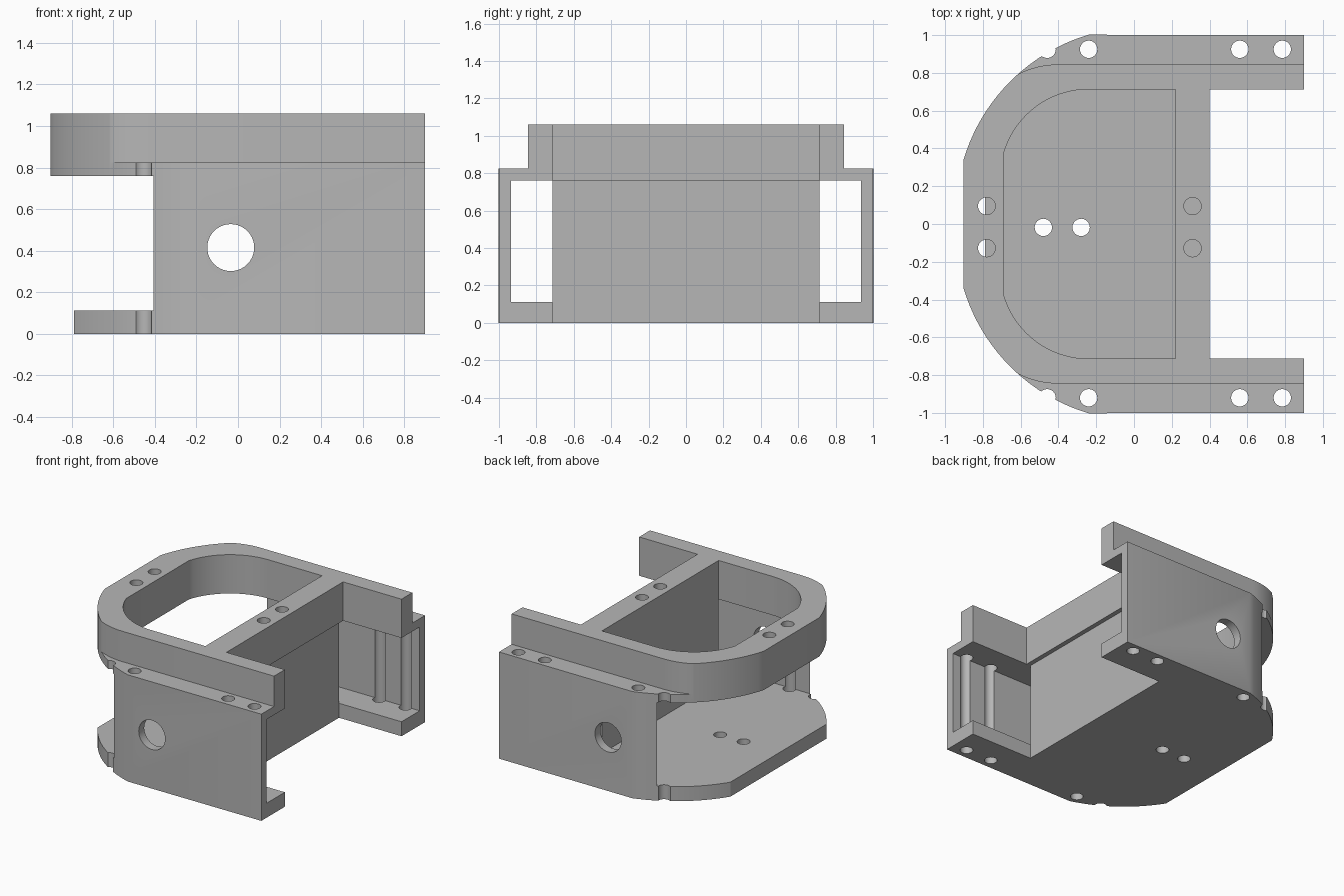
import bpy, bmesh
from math import sin, cos, radians, atan2, degrees

if "Cube" in bpy.data.objects:
    bpy.data.objects.remove(bpy.data.objects["Cube"], do_unlink=True)

grey = bpy.data.materials.new("plain grey")
grey.use_nodes = True
grey.diffuse_color = (0.47, 0.47, 0.47, 1)
grey.node_tree.nodes["Principled BSDF"].inputs["Base Color"].default_value = (0.47, 0.47, 0.47, 1)


def arc(cx, cy, r, start, end, steps):
    angles = [radians(start + (end - start) * i / steps) for i in range(steps + 1)]
    return [(cx + r * cos(a), cy + r * sin(a)) for a in angles]


def mirrored(half):
    """Close a half outline across the x axis."""
    return half + [(x, -y) for x, y in reversed(half)]


def prism(name, outline, low, high):
    bm = bmesh.new()
    face = bm.faces.new([bm.verts.new((x, y, low)) for x, y in outline])
    top = bmesh.ops.extrude_face_region(bm, geom=[face])
    verts = [v for v in top["geom"] if isinstance(v, bmesh.types.BMVert)]
    bmesh.ops.translate(bm, verts=verts, vec=(0, 0, high - low))
    bmesh.ops.recalc_face_normals(bm, faces=bm.faces[:])
    mesh = bpy.data.meshes.new(name)
    bm.to_mesh(mesh)
    bm.free()
    mesh.materials.append(grey)
    obj = bpy.data.objects.new(name, mesh)
    bpy.context.scene.collection.objects.link(obj)
    return obj


def box_outline(x0, x1, y0, y1):
    return [(x0, y0), (x1, y0), (x1, y1), (x0, y1)]


def cut(cutter):
    """Subtract a cutter from the body and discard it."""
    cutter.hide_render = True
    mod = body.modifiers.new("cut", "BOOLEAN")
    mod.operation = "DIFFERENCE"
    mod.solver = "EXACT"
    mod.object = cutter
    bpy.context.view_layer.objects.active = body
    bpy.ops.object.modifier_apply(modifier=mod.name)
    bpy.data.objects.remove(cutter, do_unlink=True)


def drill(x, y, low, high, radius=0.046):
    cut(prism("drill", arc(x, y, radius, 0, 345, 23), low, high))


# Full block with a rounded end
cx, cy, r = 0.04, 0.06, 0.983
a0 = degrees(atan2(1 - cy, -0.24 - cx))
a1 = degrees(atan2(0.34 - cy, -0.9 - cx))
body = prism("mount_body", mirrored([(0.9, 1)] + arc(cx, cy, r, a0, a1, 20)), 0, 1.06)

# Stepped shoulders beside the raised frame
step = [(1.2, 0.845)] + arc(-0.4, 0.375, 0.47, 90, 125, 10) + [(-0.7, 1.2), (1.2, 1.2)]
for side in (1, -1):
    cut(prism("step_cutter", [(x, side * y) for x, y in step], 0.825, 1.3))

# Chamber and side channels, leaving the cross wall
chamber = mirrored([(-1.2, 0.935), (1.2, 0.935), (1.2, 0.713), (0.22, 0.713)])
cut(prism("chamber_cutter", chamber, 0.112, 0.76))

# Rounded opening through the upper frame
opening = mirrored([(0.22, 0.713)] + arc(-0.24, 0.245, 0.468, 90, 163, 16))
cut(prism("opening_cutter", opening, 0.5, 1.3))

# Open end, recessed cross wall and shortened floor
cut(prism("end_cutter", box_outline(0.4, 1.2, -0.713, 0.713), -0.2, 1.3))
cut(prism("wall_cutter", box_outline(0.365, 0.6, -0.713, 0.713), -0.2, 0.76))
cut(prism("floor_cutter", box_outline(-1.2, -0.79, -1.2, 1.2), -0.2, 0.5))

# Screw holes along both sides, leaving grooves in the walls
for x in (-0.46, -0.24, 0.56, 0.785):
    for y in (0.925, -0.92):
        drill(x, y, -0.2, 1.3)

# Frame and floor screw holes
for y in (0.095, -0.128):
    drill(-0.78, y, 0.6, 1.3)
    drill(0.31, y, 0.6, 1.3)
for x in (-0.48, -0.28):
    drill(x, -0.018, -0.2, 0.4)

# Large round hole through both side walls
bore = prism("bore_cutter", arc(0, 0, 0.113, 0, 351, 39), -1.2, 1.2)
bore.rotation_euler = (radians(90), 0, 0)
bore.location = (-0.035, 0, 0.415)
bpy.context.view_layer.update()
cut(bore)

# Smooth the curves, keep the edges crisp
bpy.ops.object.select_all(action="DESELECT")
body.select_set(True)
bpy.context.view_layer.objects.active = body
bpy.ops.object.shade_smooth_by_angle(angle=radians(20))
